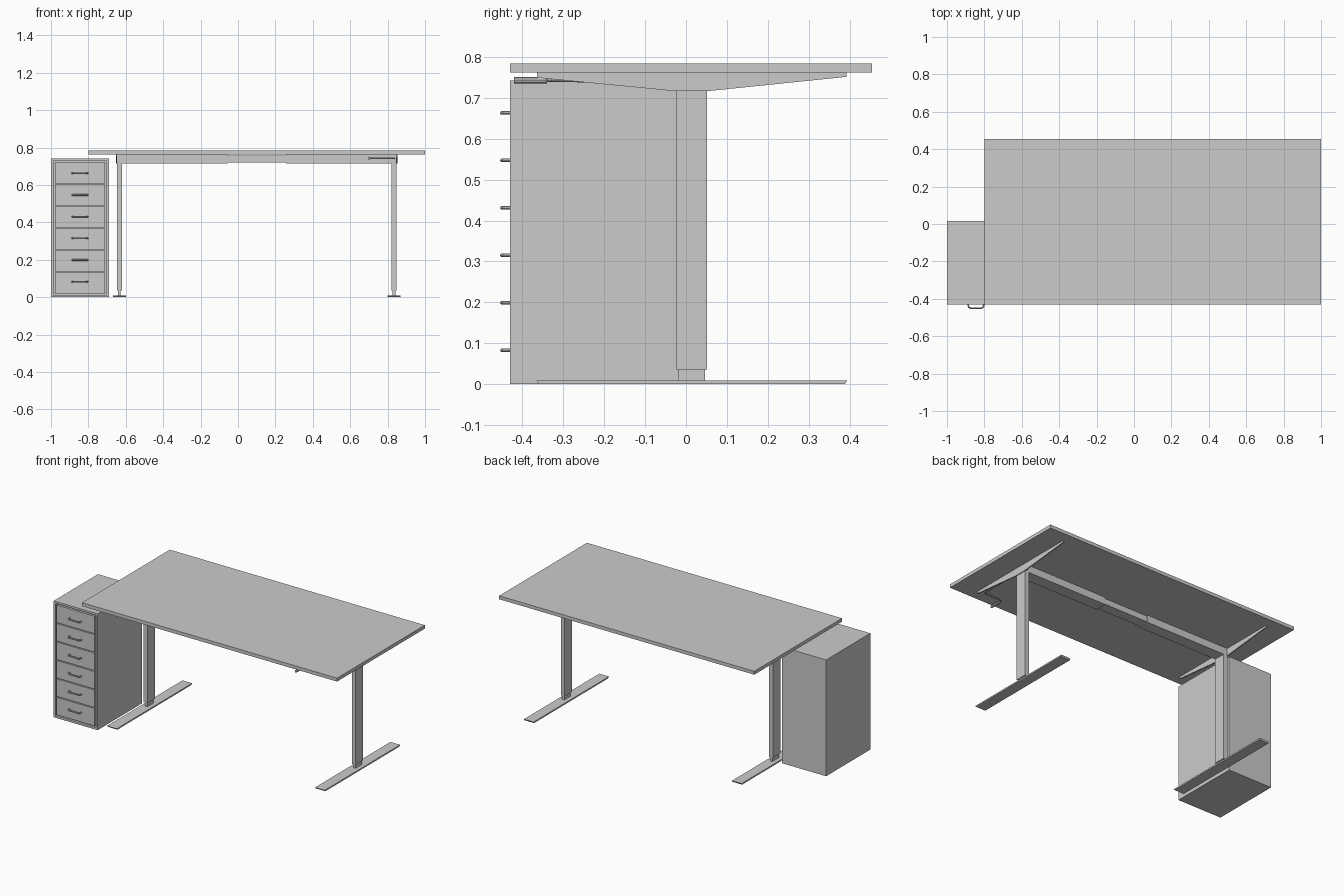
import bpy, bmesh
from mathutils import Vector

if "Cube" in bpy.data.objects:
    bpy.data.objects.remove(bpy.data.objects["Cube"])

grey = bpy.data.materials.new("light_grey")
grey.diffuse_color = (0.6, 0.6, 0.6, 1)
grey.use_nodes = True
grey.node_tree.nodes["Principled BSDF"].inputs["Base Color"].default_value = grey.diffuse_color


def finish(name, bm):
    bmesh.ops.recalc_face_normals(bm, faces=bm.faces)
    me = bpy.data.meshes.new(name)
    bm.to_mesh(me)
    bm.free()
    me.materials.append(grey)
    ob = bpy.data.objects.new(name, me)
    bpy.context.collection.objects.link(ob)
    return ob


def add_box(bm, x0, x1, y0, y1, z0, z1):
    r = bmesh.ops.create_cube(bm, size=1)
    for v in r["verts"]:
        v.co = Vector(((x0 + x1) / 2 + v.co.x * (x1 - x0),
                       (y0 + y1) / 2 + v.co.y * (y1 - y0),
                       (z0 + z1) / 2 + v.co.z * (z1 - z0)))


def box(name, *lim):
    bm = bmesh.new()
    add_box(bm, *lim)
    return finish(name, bm)


def side_profile(name, pts, x0, x1):
    # extrude a (y, z) outline along x
    bm = bmesh.new()
    f = bm.faces.new([bm.verts.new((x0, y, z)) for y, z in pts])
    r = bmesh.ops.extrude_face_region(bm, geom=[f])
    for v in r["geom"]:
        if isinstance(v, bmesh.types.BMVert):
            v.co.x = x1
    return finish(name, bm)


def rod(name, pts, radius):
    cu = bpy.data.curves.new(name, "CURVE")
    cu.dimensions = "3D"
    cu.bevel_depth = radius
    cu.bevel_resolution = 2
    cu.use_fill_caps = True
    sp = cu.splines.new("POLY")
    sp.points.add(len(pts) - 1)
    for p, c in zip(sp.points, pts):
        p.co = (*c, 1)
    tmp = bpy.data.objects.new(name + "_path", cu)
    bpy.context.collection.objects.link(tmp)
    dg = bpy.context.evaluated_depsgraph_get()
    me = bpy.data.meshes.new_from_object(tmp.evaluated_get(dg))
    bpy.data.objects.remove(tmp)
    me.materials.clear()
    me.materials.append(grey)
    ob = bpy.data.objects.new(name, me)
    bpy.context.collection.objects.link(ob)
    bpy.context.view_layer.objects.active = ob
    ob.select_set(True)
    bpy.ops.object.shade_smooth_by_angle()
    ob.select_set(False)
    return ob


# tabletop
box("tabletop", -0.80, 1.0, -0.43, 0.455, 0.762, 0.784)

# legs, feet and top brackets, mirrored about the desk centre
CX = 0.10
for side, s in (("left", -1), ("right", 1)):
    def span(a, b):
        return sorted((CX + s * a, CX + s * b))
    box(side + "_leg", *span(0.721, 0.748), -0.025, 0.051, 0.036, 0.717)
    box(side + "_leg_inner", *span(0.727, 0.742), -0.019, 0.046, 0.006, 0.06)
    side_profile(side + "_foot",
                 [(-0.358, 0.0), (0.388, 0.0), (0.394, 0.009), (-0.366, 0.009)],
                 *span(0.70, 0.768))
    side_profile(side + "_bracket",
                 [(-0.364, 0.763), (-0.364, 0.749), (-0.025, 0.716),
                  (0.051, 0.716), (0.392, 0.751), (0.392, 0.763)],
                 *span(0.746, 0.753))
    box(side + "_beam", *span(0.157, 0.748), -0.025, 0.051, 0.716, 0.763)
box("middle_beam", -0.07, 0.27, -0.02, 0.046, 0.721, 0.758)

# height crank under the right front corner
rod("crank_rod", [(0.835, 0.0, 0.741), (0.835, -0.315, 0.742), (0.825, -0.327, 0.743),
                  (0.715, -0.327, 0.743), (0.702, -0.337, 0.743), (0.702, -0.36, 0.743)], 0.004)
rod("crank_grip", [(0.702, -0.34, 0.743), (0.702, -0.42, 0.743)], 0.008)

# cabinet shell with an open front recess
X0, X1, Y0, Y1, H = -1.0, -0.69, -0.43, 0.016, 0.742
bm = bmesh.new()
add_box(bm, X0, X1, Y0, Y1, 0, H)
bm.normal_update()
front = [f for f in bm.faces if f.normal.y < -0.9]
bmesh.ops.inset_region(bm, faces=front, thickness=0.018)
for v in front[0].verts:
    v.co.y += 0.0
r = bmesh.ops.extrude_face_region(bm, geom=front)
for v in r["geom"]:
    if isinstance(v, bmesh.types.BMVert):
        v.co.y += 0.02
bmesh.ops.delete(bm, geom=[f for f in front if f.is_valid], context="FACES")
finish("cabinet_shell", bm)

# six drawers with bow handles
step = (H - 0.036) / 6
hx = (X0 + X1) / 2
for i in range(6):
    z0 = 0.018 + i * step
    box(f"drawer_front_{i + 1}", X0 + 0.021, X1 - 0.021, Y0, Y0 + 0.019,
        z0 + 0.003, z0 + step - 0.003)
    z = 0.083 + i * 0.116
    half = [(-0.041, -0.427), (-0.041, -0.436), (-0.038, -0.445), (-0.030, -0.450)]
    pts = half + [(-x, y) for x, y in reversed(half)]
    rod(f"drawer_handle_{i + 1}", [(hx + x, y, z) for x, y in pts], 0.0045)
